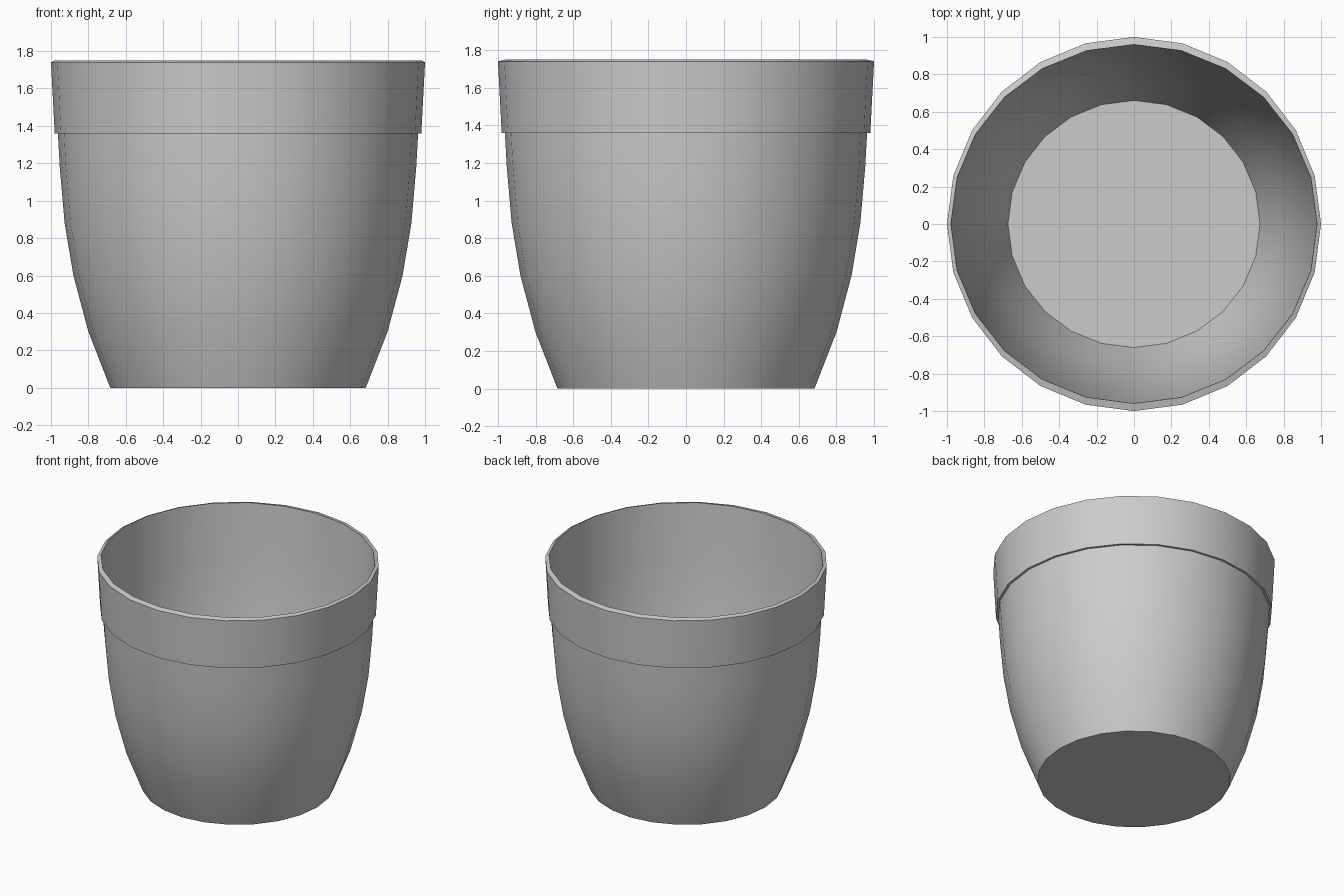
import bpy, bmesh, math

SIDES = 24

cube = bpy.data.objects.get("Cube")
if cube:
    bpy.data.objects.remove(cube, do_unlink=True)

# Plain grey clay
clay = bpy.data.materials.new("grey clay")
clay.use_nodes = True
colour = (0.6, 0.6, 0.6, 1)
clay.diffuse_color = colour
clay.node_tree.nodes["Principled BSDF"].inputs["Base Color"].default_value = colour

# Profiles as (radius, height)
outer = [(0.683, 0), (0.80, 0.30), (0.88, 0.60), (0.927, 0.88), (0.953, 1.18),
         (0.963, 1.36), (0.98, 1.36), (1.0, 1.74)]
inner = [(0.979, 1.75), (0.955, 1.36), (0.94, 1.18), (0.907, 0.88),
         (0.86, 0.60), (0.782, 0.30), (0.674, 0.02)]
INNER_DEPTH = 0.98   # the hollow is slightly narrower front to back


def ring(bm, radius, z, depth=1.0):
    angles = [2 * math.pi * i / SIDES for i in range(SIDES)]
    return [bm.verts.new((radius * math.cos(a), radius * depth * math.sin(a), z))
            for a in angles]


# Pot: outer wall, collar, lip, hollow and floor in one skin
bm = bmesh.new()
rings = [ring(bm, r, z) for r, z in outer]
rings += [ring(bm, r, z, INNER_DEPTH) for r, z in inner]
for low, high in zip(rings, rings[1:]):
    for i in range(SIDES):
        j = (i + 1) % SIDES
        bm.faces.new((low[i], low[j], high[j], high[i]))
bm.faces.new(list(reversed(rings[0])))
bm.faces.new(rings[-1])
bmesh.ops.recalc_face_normals(bm, faces=bm.faces)

mesh = bpy.data.meshes.new("flower_pot")
bm.to_mesh(mesh)
bm.free()
mesh.materials.append(clay)
pot = bpy.data.objects.new("flower_pot", mesh)
bpy.context.collection.objects.link(pot)

# Smooth walls with crisp collar, lip and base edges
bpy.ops.object.select_all(action="DESELECT")
pot.select_set(True)
bpy.context.view_layer.objects.active = pot
bpy.ops.object.shade_smooth_by_angle(angle=math.radians(30))
